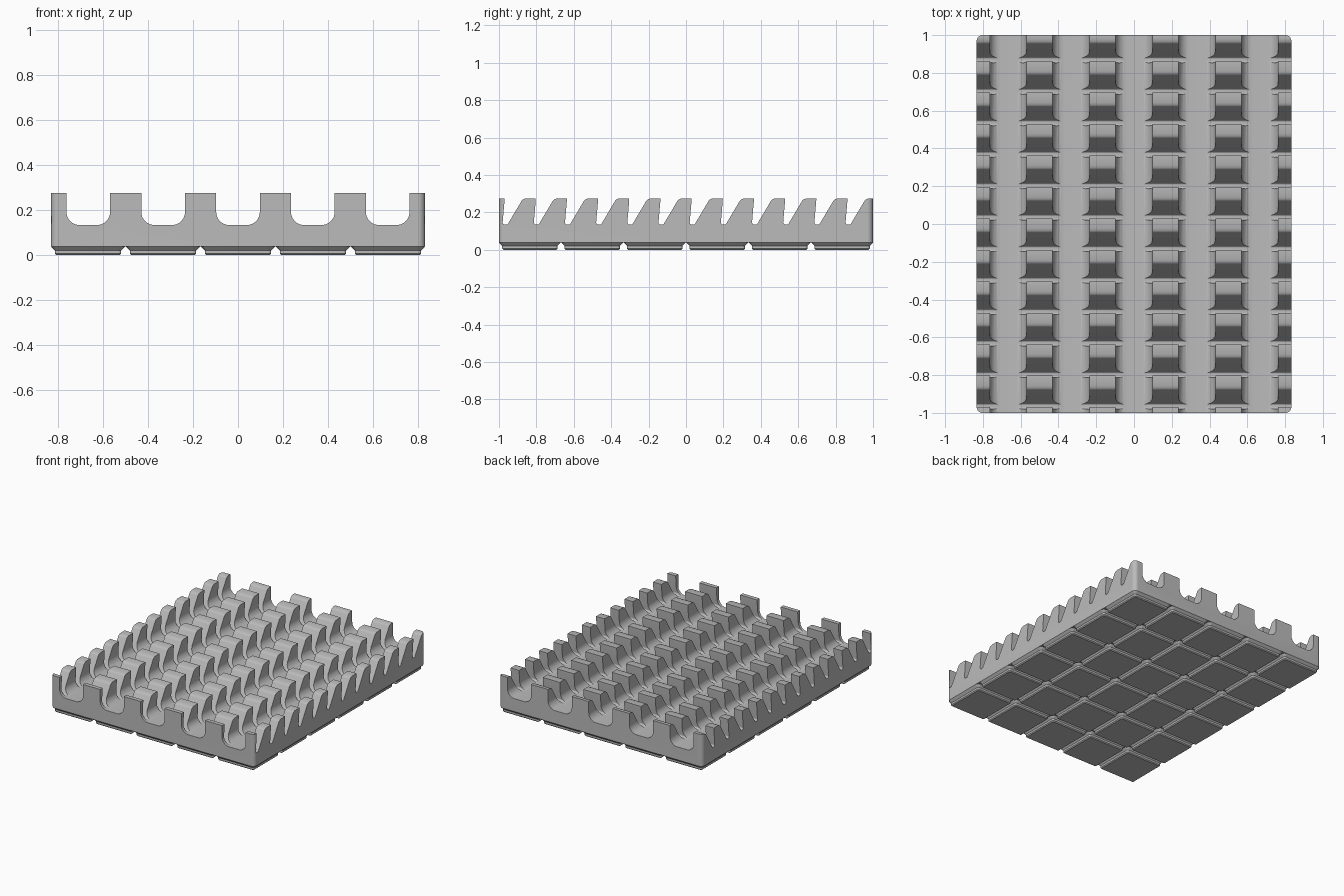
import bpy
import bmesh
import math
from mathutils import Vector

default = bpy.data.objects.get("Cube")
if default:
    bpy.data.objects.remove(default)

PITCH = 0.334           # base cell spacing
HALF_X, HALF_Y = 0.833, 1.0
FOOT_H, TOP = 0.038, 0.2755
STEP = 1 / 6            # tooth spacing along the length

grey = bpy.data.materials.new("plain grey")
grey.use_nodes = True
colour = (0.5, 0.5, 0.5, 1)
grey.diffuse_color = colour
grey.node_tree.nodes["Principled BSDF"].inputs["Base Color"].default_value = colour


def fillet(corners, steps=7):
    """Round each (u, v, radius) corner of a closed outline."""
    out = []
    for i, (u, v, r) in enumerate(corners):
        p = Vector((u, v))
        if r == 0:
            out.append(p)
            continue
        a = (Vector(corners[i - 1][:2]) - p).normalized()
        b = (Vector(corners[(i + 1) % len(corners)][:2]) - p).normalized()
        half = a.angle(b) / 2
        centre = p + (a + b).normalized() * r / math.sin(half)
        start = p + a * r / math.tan(half) - centre
        end = p + b * r / math.tan(half) - centre
        out += [centre + start.lerp(end, k / steps).normalized() * r
                for k in range(steps + 1)]
    return out


def loft(bm, rings, cap_end=True):
    """Skin a stack of equal rings and close the ends."""
    loops = [[bm.verts.new(p) for p in ring] for ring in rings]
    n = len(loops[0])
    for lo, hi in zip(loops, loops[1:]):
        for i in range(n):
            j = (i + 1) % n
            bm.faces.new((lo[i], lo[j], hi[j], hi[i]))
    bm.faces.new(loops[0][::-1])
    if cap_end:
        bm.faces.new(loops[-1])


def make(name, bm):
    bmesh.ops.recalc_face_normals(bm, faces=bm.faces)
    mesh = bpy.data.meshes.new(name)
    bm.to_mesh(mesh)
    bm.free()
    mesh.materials.append(grey)
    obj = bpy.data.objects.new(name, mesh)
    bpy.context.collection.objects.link(obj)
    return obj


def rounded_rect(cx, cy, hx, hy, r, z):
    outline = fillet([(-hx, -hy, r), (hx, -hy, r), (hx, hy, r), (-hx, hy, r)])
    return [(cx + p.x, cy + p.y, z) for p in outline]


# Body block
bm = bmesh.new()
loft(bm, [rounded_rect(0, 0, HALF_X, HALF_Y, 0.03, z) for z in (FOOT_H, TOP)])
body = make("toothed_body", bm)

# Round-bottomed channels running front to back
bm = bmesh.new()
channel = fillet([(-0.097, 0.35, 0), (-0.097, 0.1335, 0.057),
                  (0.097, 0.1335, 0.057), (0.097, 0.35, 0)])
for i in range(-2, 3):
    loft(bm, [[(p.x + i / 3, y, p.y) for p in channel] for y in (-1.2, 1.2)])
channels = make("channel_cutter", bm)

# Slanted notches running side to side
bm = bmesh.new()
notch = fillet([(-0.135, 0.35, 0), (-0.137, 0.262, 0), (-0.148, 0.135, 0.012),
                (-0.121, 0.135, 0.011), (-0.042, 0.268, 0.025),
                (-0.016, 0.278, 0), (-0.016, 0.35, 0)])
for k in range(-5, 7):
    loft(bm, [[(x, p.x + k * STEP, p.y) for p in notch] for x in (-1, 1)])
notches = make("notch_cutter", bm)

for cutter in (channels, notches):
    cutter.hide_render = True
    mod = body.modifiers.new("cut", 'BOOLEAN')
    mod.operation = 'DIFFERENCE'
    mod.solver = 'EXACT'
    mod.object = cutter
    bpy.context.view_layer.objects.active = body
    bpy.ops.object.modifier_apply(modifier=mod.name)
    bpy.data.objects.remove(cutter)

# Stepped feet under every cell
bm = bmesh.new()
steps = [(0, 0.0234, 0.0064), (0.0064, 0.017, 0.0127),
         (0.0207, 0.017, 0.0127), (FOOT_H, 0, 0.03)]
for i in range(5):
    for j in range(6):
        cx, cy = (i - 2) * PITCH, (j - 2.5) * PITCH
        loft(bm, [rounded_rect(cx, cy, 0.165 - inset, 0.165 - inset, r, z)
                  for z, inset, r in steps], cap_end=False)
feet = make("base_feet", bm)

bpy.ops.object.select_all(action='DESELECT')
for obj in (body, feet):
    obj.select_set(True)
bpy.context.view_layer.objects.active = body
bpy.ops.object.shade_smooth_by_angle(angle=math.radians(25))
